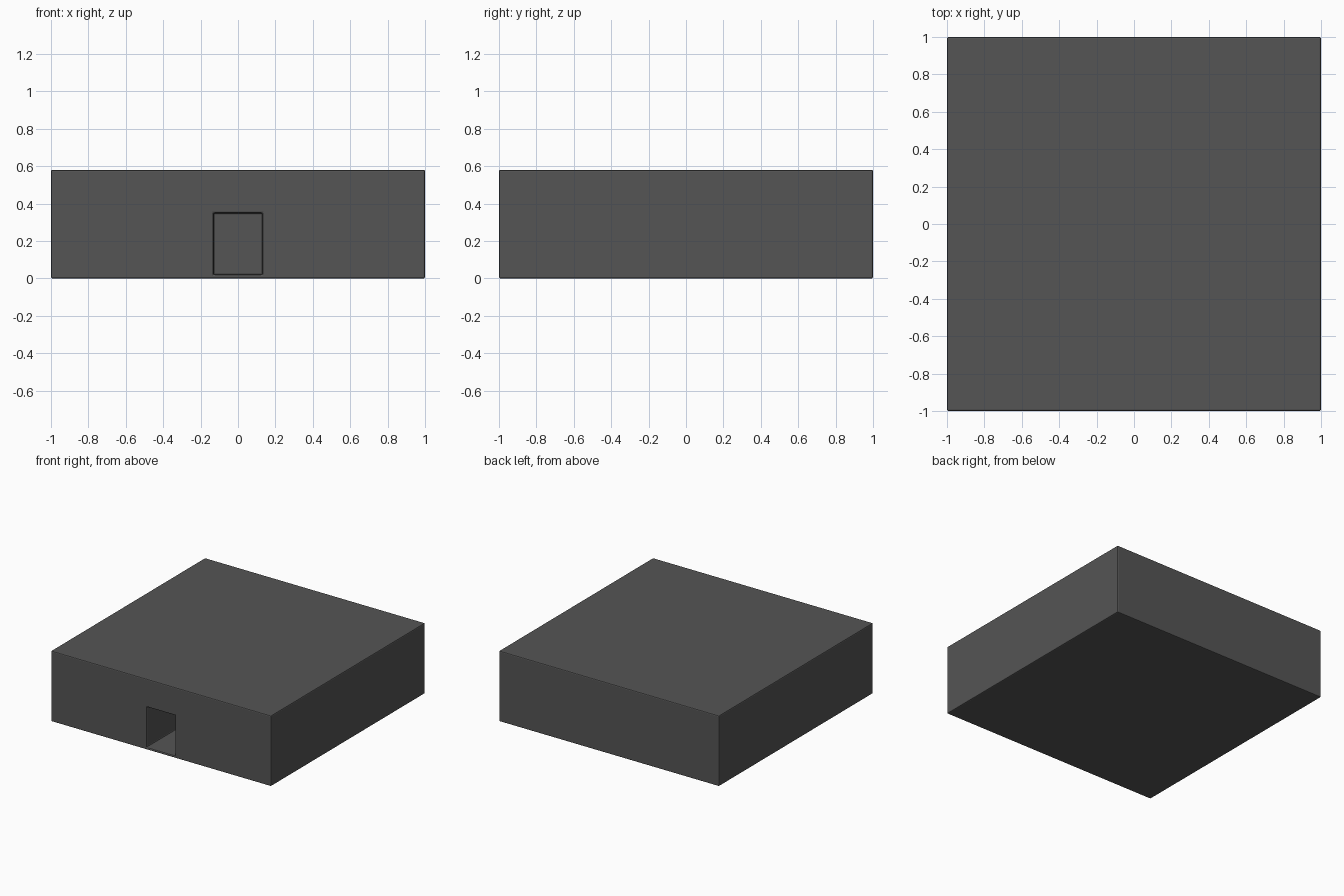
import bpy
import math

if "Cube" in bpy.data.objects:
    bpy.data.objects.remove(bpy.data.objects["Cube"])


def block(name, lo, hi):
    """Axis-aligned box between two corners."""
    centre = [(a + b) / 2 for a, b in zip(lo, hi)]
    bpy.ops.mesh.primitive_cube_add(size=1, location=centre)
    obj = bpy.context.object
    obj.name = name
    obj.scale = [b - a for a, b in zip(lo, hi)]
    bpy.ops.object.transform_apply(location=True, rotation=True, scale=True)
    return obj


# Cutter for the deep doorway recess in the front
cutter = block("doorway_cutter", (-0.13, -1.2, 0.02), (0.13, -0.1, 0.35))
cutter.hide_render = True
cutter.hide_viewport = True
cutter.display_type = 'WIRE'

# Square, low main body
body = block("body", (-1, -1, 0), (1, 1, 0.58))
cut = body.modifiers.new("doorway", 'BOOLEAN')
cut.operation = 'DIFFERENCE'
cut.solver = 'EXACT'
cut.object = cutter

# Fine eased edges
bevel = body.modifiers.new("eased_edges", 'BEVEL')
bevel.width = 0.008
bevel.segments = 2
bevel.limit_method = 'ANGLE'
bevel.angle_limit = math.radians(40)

# Dark grey finish
mat = bpy.data.materials.new("dark_grey")
mat.diffuse_color = (0.09, 0.09, 0.09, 1)
mat.use_nodes = True
mat.node_tree.nodes["Principled BSDF"].inputs["Base Color"].default_value = mat.diffuse_color
body.data.materials.append(mat)
